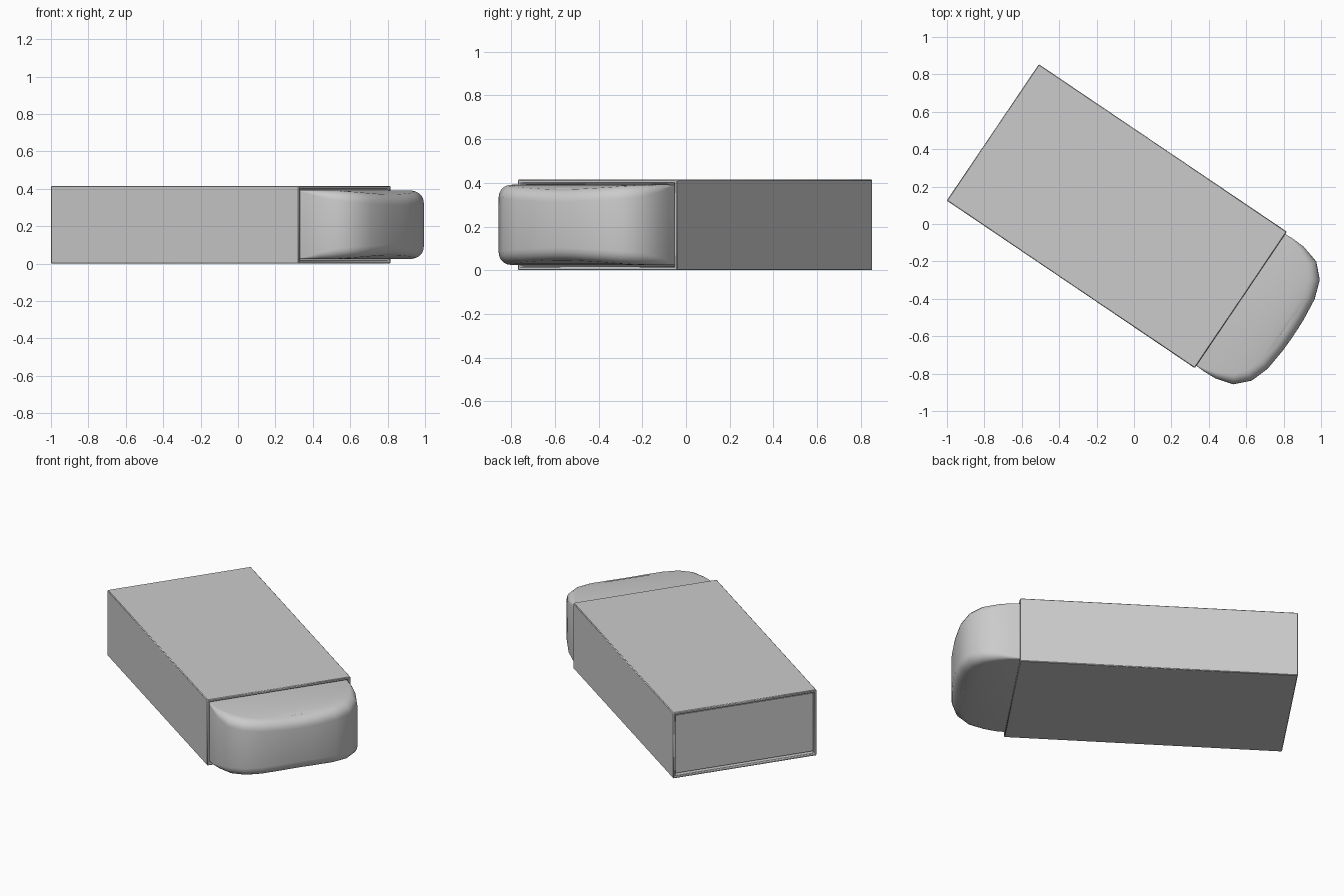
import bpy, bmesh, math
from mathutils import Vector

if "Cube" in bpy.data.objects:
    bpy.data.objects.remove(bpy.data.objects["Cube"])

ANGLE = -math.atan2(0.56, 0.829)
CENTRE = (-0.092, 0.042, 0)
MID_Z = 0.2075


def finish(name, bm):
    bmesh.ops.recalc_face_normals(bm, faces=bm.faces[:])
    mesh = bpy.data.meshes.new(name)
    bm.to_mesh(mesh)
    bm.free()
    ob = bpy.data.objects.new(name, mesh)
    bpy.context.collection.objects.link(ob)
    ob.location = CENTRE
    ob.rotation_euler.z = ANGLE
    bpy.ops.object.select_all(action='DESELECT')
    ob.select_set(True)
    bpy.context.view_layer.objects.active = ob
    bpy.ops.object.shade_smooth_by_angle(angle=math.radians(35))
    return ob


# Sleeve: open rectangular tube with thin walls
bm = bmesh.new()
L, W, H, T = 0.8, 0.44, MID_Z, 0.016


def rect(x, w, h):
    return [bm.verts.new((x, sy * w, MID_Z + sz * h))
            for sy, sz in ((-1, -1), (1, -1), (1, 1), (-1, 1))]


rings = [rect(-L, W, H), rect(L, W, H), rect(L, W - T, H - T), rect(-L, W - T, H - T)]
for i in range(4):
    a, b = rings[i], rings[(i + 1) % 4]
    for j in range(4):
        k = (j + 1) % 4
        bm.faces.new((a[j], a[k], b[k], b[j]))
sleeve = finish("card_sleeve", bm)
bev = sleeve.modifiers.new("soft_edges", 'BEVEL')
bev.width = 0.004
bev.segments = 1

# Eraser block: half outline as (length, half width, edge rounding, half height)
half = [(-0.785, 0.424, 0.003, 0.183), (0.78, 0.424, 0.003, 0.183),
        (0.85, 0.427, 0.015, 0.184), (0.92, 0.424, 0.035, 0.184),
        (1.02, 0.396, 0.055, 0.183), (1.09, 0.325, 0.06, 0.179),
        (1.125, 0.225, 0.06, 0.173), (1.138, 0.10, 0.06, 0.167),
        (1.140, 0.03, 0.06, 0.165)]
outline = half + [(x, -y, r, h) for x, y, r, h in reversed(half)]
n = len(outline)
STEPS = 5
bm = bmesh.new()
columns = []
for i, (x, y, r, h) in enumerate(outline):
    p, q = outline[max(i - 1, 0)], outline[min(i + 1, n - 1)]
    d = Vector((q[0] - p[0], q[1] - p[1])).normalized()
    inward = Vector((d.y, -d.x))
    col = []
    for sign in (-1, 1):
        for k in range(STEPS + 1):
            t = k / STEPS if sign > 0 else 1 - k / STEPS
            a = t * math.pi / 2
            off = inward * r * (1 - math.cos(a))
            z = MID_Z + sign * (h - r * (1 - math.sin(a)))
            col.append(bm.verts.new((x + off.x, y + off.y, z)))
    columns.append(col)
# Rounded side wall
for a, b in zip(columns, columns[1:]):
    for k in range(len(a) - 1):
        bm.faces.new((a[k], b[k], b[k + 1], a[k + 1]))
# Top and bottom strips, then the flat back end
for i in range(n // 2 - 1):
    for k in (0, -1):
        bm.faces.new((columns[i][k], columns[i + 1][k],
                      columns[n - 2 - i][k], columns[n - 1 - i][k]))
bm.faces.new(columns[0] + columns[-1][::-1])
finish("eraser_block", bm)
